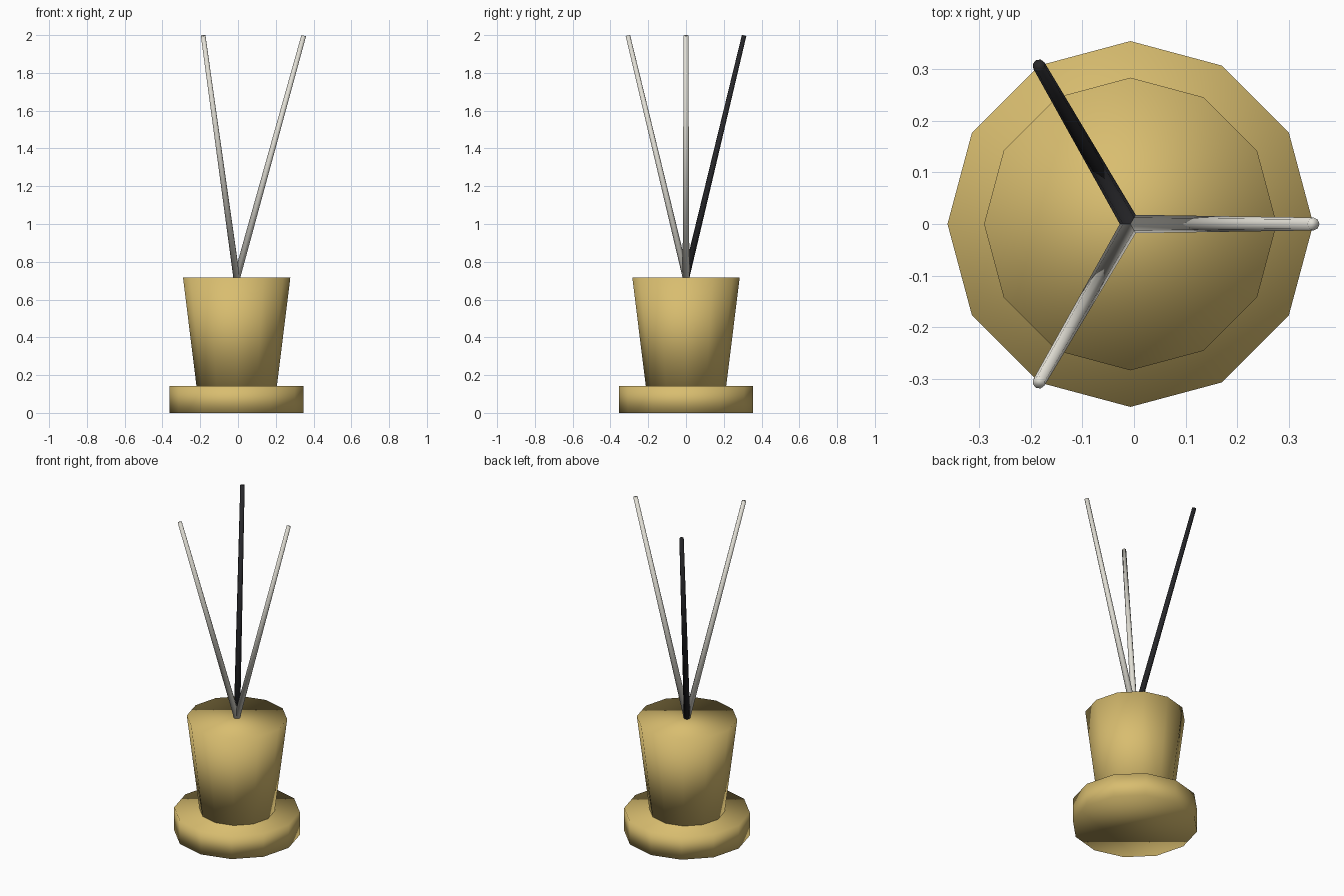
import bpy
from math import cos, sin, radians
from mathutils import Vector

if "Cube" in bpy.data.objects:
    bpy.data.objects.remove(bpy.data.objects["Cube"])

CX = -0.007  # axis of the pot


def material(name, rgb):
    m = bpy.data.materials.new(name)
    m.diffuse_color = (*rgb, 1)
    m.use_nodes = True
    m.node_tree.nodes["Principled BSDF"].inputs["Base Color"].default_value = m.diffuse_color
    return m


def tapered(name, start, end, r1, r2, sides, mat):
    """Capped, smooth-shaded tapered cylinder between two points."""
    a, b = Vector(start), Vector(end)
    axis = b - a
    bpy.ops.mesh.primitive_cone_add(vertices=sides, radius1=r1, radius2=r2,
                                    depth=axis.length, location=(a + b) / 2)
    ob = bpy.context.object
    ob.name = name
    ob.rotation_euler = axis.to_track_quat('Z', 'Y').to_euler() if axis.xy.length > 1e-6 else (0, 0, 0)
    ob.data.materials.append(mat)
    for p in ob.data.polygons:
        p.use_smooth = True
    return ob


gold = material("gold", (0.69, 0.51, 0.16))
white = material("white", (0.75, 0.73, 0.66))
black = material("black", (0.02, 0.02, 0.023))

# Base disc and flared pot
tapered("base_disc", (CX, 0, 0), (CX, 0, 0.143), 0.355, 0.355, 12, gold)
tapered("pot", (CX, 0, 0.143), (CX, 0, 0.716), 0.213, 0.284, 12, gold)

# Three sticks fanning out from the middle of the pot top
for i, mat in enumerate((white, black, white)):
    t = radians(120 * i)
    tip = (CX + 0.355 * cos(t), 0.355 * sin(t), 1.997)
    tapered(f"stick_{i + 1}", (CX, 0, 0.714), tip, 0.018, 0.0125, 8, mat)
